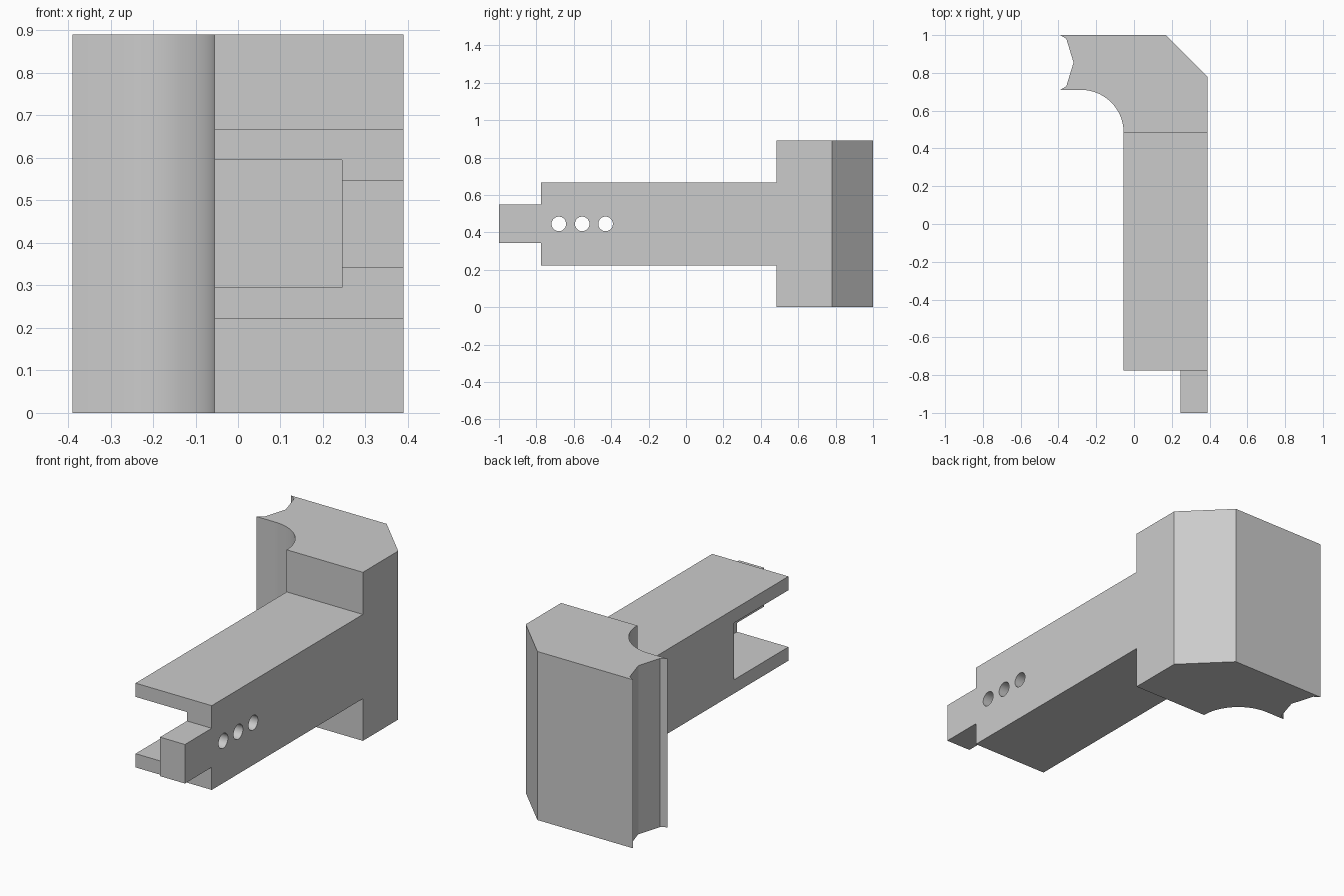
import bpy, bmesh, math
from mathutils import Vector

if "Cube" in bpy.data.objects:
    bpy.data.objects.remove(bpy.data.objects["Cube"], do_unlink=True)

grey = bpy.data.materials.new("plain grey")
grey.use_nodes = True
grey.diffuse_color = (0.6, 0.6, 0.6, 1)
grey.node_tree.nodes["Principled BSDF"].inputs["Base Color"].default_value = grey.diffuse_color


def extrude_profile(name, points, depth):
    """Extrude a closed outline of 3D points along the depth vector."""
    bm = bmesh.new()
    face = bm.faces.new([bm.verts.new(p) for p in points])
    result = bmesh.ops.extrude_face_region(bm, geom=[face])
    moved = [g for g in result["geom"] if isinstance(g, bmesh.types.BMVert)]
    bmesh.ops.translate(bm, verts=moved, vec=Vector(depth))
    bmesh.ops.recalc_face_normals(bm, faces=bm.faces)
    mesh = bpy.data.meshes.new(name)
    bm.to_mesh(mesh)
    bm.free()
    mesh.materials.append(grey)
    obj = bpy.data.objects.new(name, mesh)
    bpy.context.collection.objects.link(obj)
    return obj


def select(obj):
    bpy.ops.object.select_all(action="DESELECT")
    obj.select_set(True)
    bpy.context.view_layer.objects.active = obj


def combine(obj, other, operation):
    """Apply a boolean and remove the other object."""
    mod = obj.modifiers.new("combine", "BOOLEAN")
    mod.operation, mod.solver, mod.object = operation, "EXACT", other
    select(obj)
    bpy.ops.object.modifier_apply(modifier=mod.name)
    bpy.data.objects.remove(other, do_unlink=True)


INNER, OUTER = -0.055, 0.39
WEB = 0.245           # inner side of the thin front web
HEIGHT, MID = 0.89, 0.445
ARM_BACK = 0.485
ARM_FRONT = -0.776
RADIUS = 0.225

# Head: plan outline with chamfer, notched end and a rounded inside corner
outline = [(-0.39, 1.0), (0.168, 1.0), (OUTER, 0.78), (OUTER, ARM_BACK)]
for i in range(25):
    a = math.radians(90 * i / 24)
    outline.append((INNER - RADIUS + RADIUS * math.cos(a),
                    ARM_BACK + RADIUS * math.sin(a)))
outline += [(-0.39, 0.71), (-0.358, 0.73), (-0.32, 0.855), (-0.358, 0.98)]
head = extrude_profile("bracket_head", [(x, y, 0) for x, y in outline], (0, 0, HEIGHT))

# Arm: stepped side outline that narrows to a tongue at the front
half = [(ARM_BACK, 0.2225), (ARM_FRONT, 0.2225), (ARM_FRONT, 0.103), (-1.0, 0.103)]
side = [(y, MID + h) for y, h in half] + [(y, MID - h) for y, h in reversed(half)]
arm = extrude_profile("bracket_arm", [(INNER, y, z) for y, z in side],
                      (OUTER - INNER, 0, 0))

# Slot: open on the inner side and at the front
slot = extrude_profile("slot_cutter", [(INNER - 0.1, y, z) for y, z in
                       ((-1.1, 0.295), (-0.32, 0.295), (-0.32, 0.595), (-1.1, 0.595))],
                       (WEB - INNER + 0.1, 0, 0))
combine(arm, slot, "DIFFERENCE")

# Three pin holes through the web
for y in (-0.68, -0.555, -0.43):
    ring = [(WEB - 0.05, y + 0.039 * math.cos(math.tau * i / 32),
             MID + 0.039 * math.sin(math.tau * i / 32)) for i in range(32)]
    combine(arm, extrude_profile("hole_cutter", ring, (0.3, 0, 0)), "DIFFERENCE")

# Smooth the curved walls, keep corners sharp
for obj in (head, arm):
    select(obj)
    bpy.ops.object.shade_smooth_by_angle(angle=math.radians(20))
